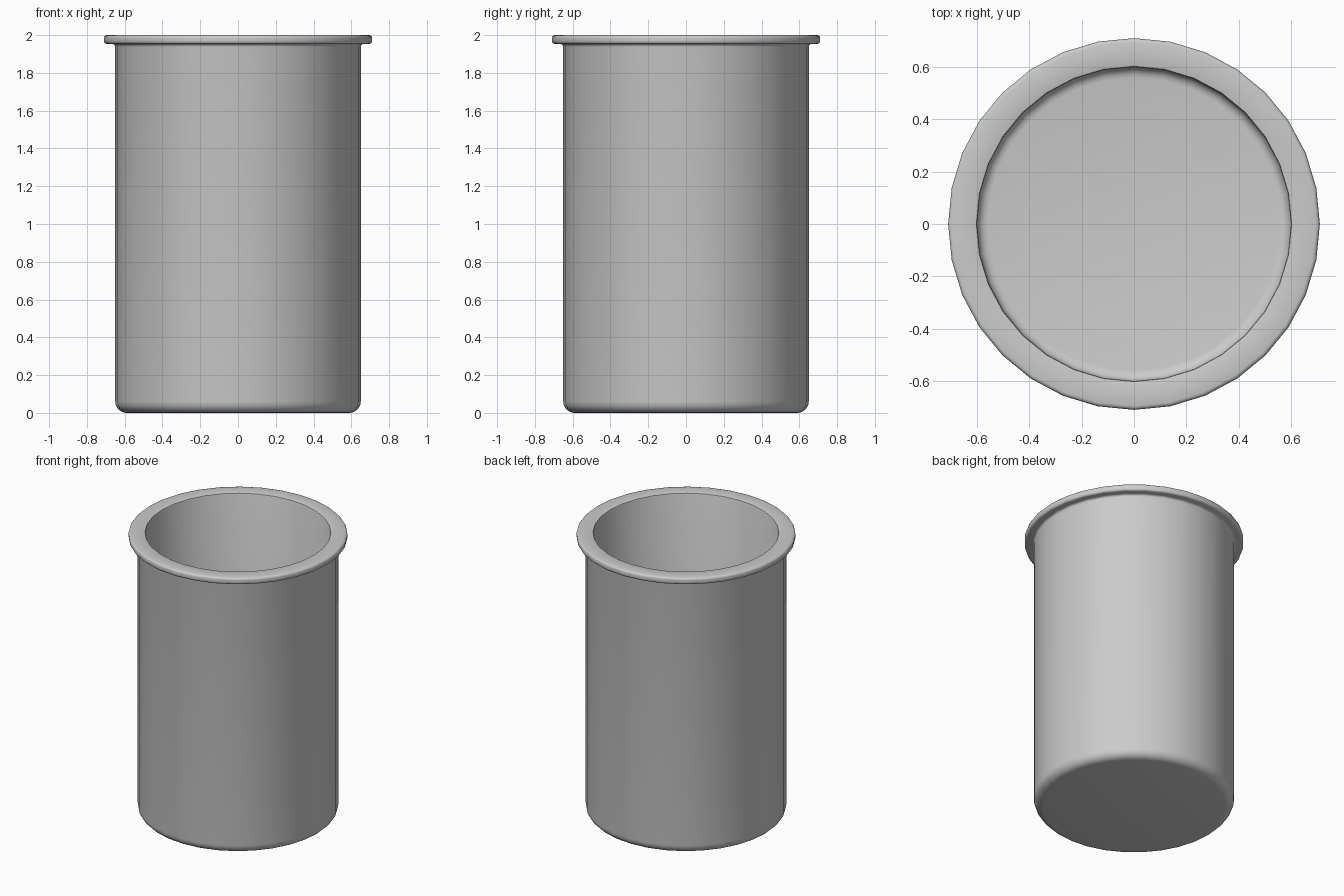
import bpy, bmesh, math

if "Cube" in bpy.data.objects:
    bpy.data.objects.remove(bpy.data.objects["Cube"])

SIDES = 32


def arc(cx, cz, r, a0, a1, n=4):
    """Points of a rounded corner in the (radius, z) plane, angles in degrees."""
    pts = []
    for i in range(n + 1):
        a = math.radians(a0 + (a1 - a0) * i / n)
        pts.append((cx + r * math.cos(a), cz + r * math.sin(a)))
    return pts


def lathe(name, profile, sides):
    """Revolve an open profile around z and cap both ends with flat discs."""
    bm = bmesh.new()
    rings = []
    for r, z in profile:
        rings.append([bm.verts.new((r * math.cos(2 * math.pi * i / sides),
                                    r * math.sin(2 * math.pi * i / sides), z))
                      for i in range(sides)])
    for low, high in zip(rings, rings[1:]):
        for i in range(sides):
            j = (i + 1) % sides
            bm.faces.new((low[i], low[j], high[j], high[i]))
    bm.faces.new(rings[0][::-1])
    bm.faces.new(rings[-1])
    bmesh.ops.recalc_face_normals(bm, faces=bm.faces)
    mesh = bpy.data.meshes.new(name)
    bm.to_mesh(mesh)
    bm.free()
    obj = bpy.data.objects.new(name, mesh)
    bpy.context.collection.objects.link(obj)
    return obj


# Cup wall section: outer base corner, lip, mouth, inner floor corner
profile = (
    arc(0.59, 0.06, 0.06, -90, 0, 5)            # rounded outer base
    + arc(0.665, 1.938, 0.015, 180, 90, 3)      # fillet under the lip
    + arc(0.695, 1.968, 0.015, -90, 0, 3)       # lip underside edge
    + arc(0.695, 1.985, 0.015, 0, 90, 3)        # lip top edge
    + arc(0.608, 1.992, 0.008, 90, 180, 2)      # mouth edge
    + arc(0.56, 0.09, 0.04, 0, -90, 4)          # inner floor corner
)
cup = lathe("cup_body", profile, SIDES)

# Smooth shading
bpy.context.view_layer.objects.active = cup
cup.select_set(True)
bpy.ops.object.shade_smooth_by_angle(angle=math.radians(40))
